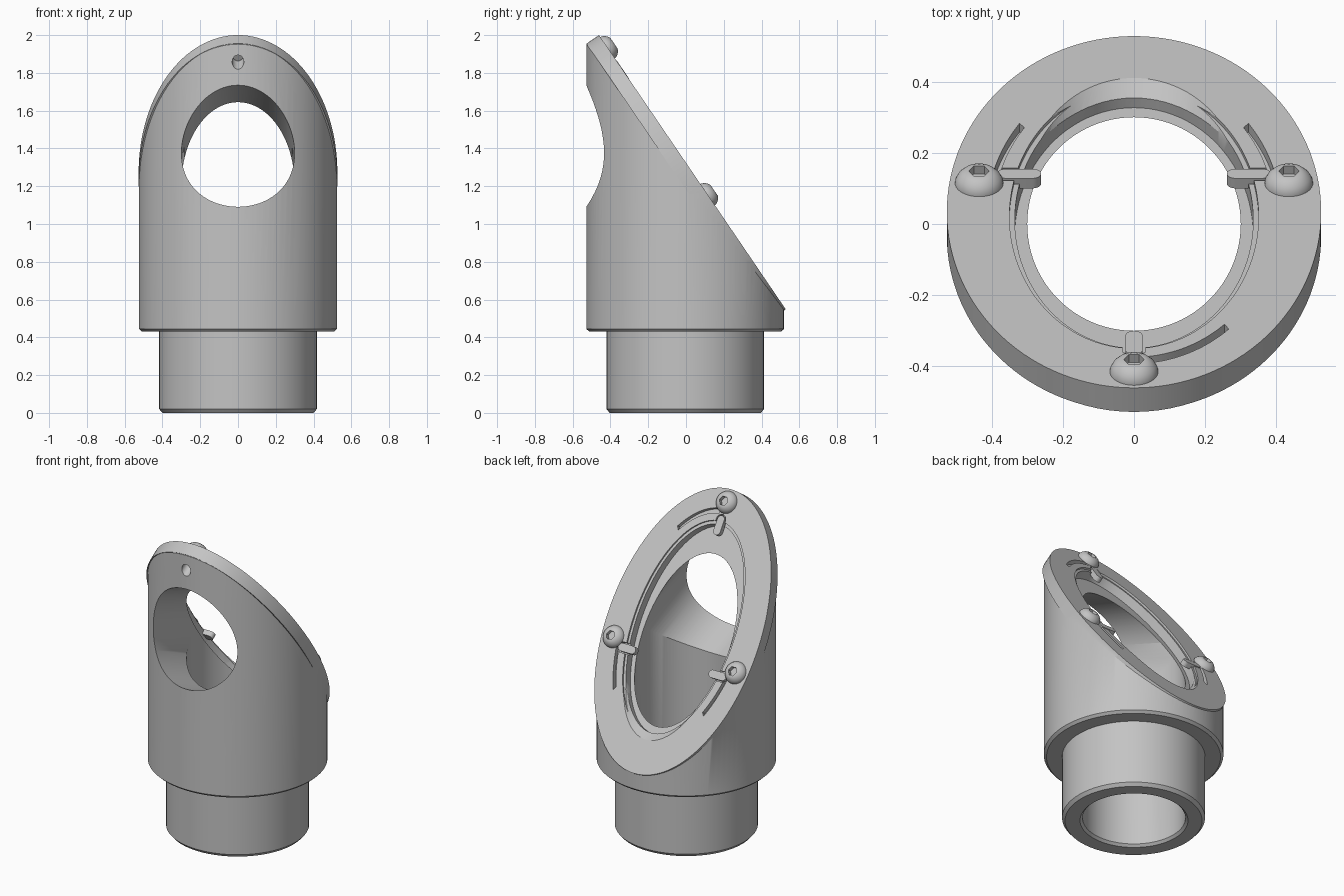
import bpy, bmesh
from math import sin, cos, pi, radians
from mathutils import Matrix

cube = bpy.data.objects.get("Cube")
if cube:
    bpy.data.objects.remove(cube, do_unlink=True)

grey = bpy.data.materials.new("light_grey")
grey.use_nodes = True
colour = (0.55, 0.55, 0.55, 1)
grey.diffuse_color = colour
grey.node_tree.nodes["Principled BSDF"].inputs["Base Color"].default_value = colour

# Frame of the sloping mirror face: local z is its normal, local y runs downhill
TILT = radians(55.75)
C = cos(TILT)
FACE = Matrix.Translation((0, 0, 1.324)) @ Matrix.Rotation(-TILT, 4, 'X')
MID = 0.022   # seat centre, seen from above


def finish(name, bm, matrix):
    bmesh.ops.remove_doubles(bm, verts=bm.verts, dist=1e-5)
    bmesh.ops.recalc_face_normals(bm, faces=bm.faces)
    bm.transform(matrix)
    mesh = bpy.data.meshes.new(name)
    bm.to_mesh(mesh)
    bm.free()
    mesh.materials.append(grey)
    ob = bpy.data.objects.new(name, mesh)
    bpy.context.collection.objects.link(ob)
    return ob


def lathe(name, profile, matrix=Matrix(), steps=96):
    bm = bmesh.new()
    vs = [bm.verts.new((r, 0, z)) for r, z in profile]
    es = [bm.edges.new(pair) for pair in zip(vs, vs[1:])]
    bmesh.ops.spin(bm, geom=vs + es, cent=(0, 0, 0), axis=(0, 0, 1),
                   angle=2 * pi, steps=steps)
    return finish(name, bm, matrix)


def prism(name, outline, z0, z1, matrix=FACE):
    bm = bmesh.new()
    face = bm.faces.new([bm.verts.new((x, y, z0)) for x, y in outline])
    top = bmesh.ops.extrude_face_region(bm, geom=[face], use_keep_orig=True)
    moved = [g for g in top["geom"] if isinstance(g, bmesh.types.BMVert)]
    bmesh.ops.translate(bm, verts=moved, vec=(0, 0, z1 - z0))
    return finish(name, bm, matrix)


def arc(cx, cy, rx, ry, a0, a1, n):
    angles = [radians(a0 + (a1 - a0) * i / n) for i in range(n + 1)]
    return [(cx + rx * cos(a), cy + ry * sin(a)) for a in angles]


def ellipse(cy, rx, ry, n=96):
    return arc(0, cy, rx, ry, 0, 360, n)[:-1]


def boolean(ob, other, operation='DIFFERENCE'):
    mod = ob.modifiers.new(operation.title(), 'BOOLEAN')
    mod.operation, mod.solver, mod.object = operation, 'EXACT', other
    bpy.context.view_layer.objects.active = ob
    bpy.ops.object.modifier_apply(modifier=mod.name)
    bpy.data.objects.remove(other, do_unlink=True)


def smooth(ob):
    bpy.ops.object.select_all(action='DESELECT')
    ob.select_set(True)
    bpy.context.view_layer.objects.active = ob
    bpy.ops.object.shade_smooth_by_angle(angle=radians(30))


# Tube body with narrower neck
body = lathe("body", [(0, 0), (0.40, 0), (0.417, 0.02), (0.417, 0.43),
                      (0.508, 0.43), (0.524, 0.445), (0.524, 2.2), (0, 2.2)],
             Matrix.Translation((0, -0.004, 0)))

# Slope the top and round its tip
low = 0.06
tip = arc(0, low, 0.525, 0.876, 180, 360, 64)
boolean(body, prism("slope_trim", tip + [(0.8, low), (0.8, 3), (-0.8, 3), (-0.8, low)],
                    -2.6, -0.002), 'INTERSECT')

# Oval rim plate on the slope
boolean(body, prism("rim", ellipse(low, 0.526, 0.878, 128), -0.08, 0), 'UNION')

# Stepped seat
boolean(body, prism("seat_step", ellipse(MID / C, 0.35, 0.66), -0.012, 0.1))
boolean(body, prism("seat_pocket", ellipse(MID / C, 0.335, 0.64), -0.067, 0.1))

# Vertical bore and the reflected bore out of the front
boolean(body, lathe("bore", [(0, -0.05), (0.365, -0.05), (0.30, 0.015),
                             (0.30, 2.4), (0, 2.4)]))
front_bore = Matrix.Translation((0, 0, 1.205)) @ Matrix.Rotation(pi - 2 * TILT + pi / 2 - pi / 2, 4, 'X')
front_bore = Matrix.Translation((0, 0, 1.205)) @ Matrix.Rotation(pi - 2 * TILT, 4, 'X')
boolean(body, lathe("front_bore", [(0, -0.9), (0.2995, -0.9), (0.2995, 1.2), (0, 1.2)],
                    front_bore))


def capsule(p, q, r):
    """Rounded bar outline between two points along x or y."""
    turn = 0 if p[0] == q[0] else -90
    return (arc(*q, r, r, turn, turn + 180, 10)
            + arc(*p, r, r, turn + 180, turn + 360, 10))


def slot(a0, a1):
    ring = arc(0, MID, 0.414, 0.414, a0, a1, 20) + arc(0, MID, 0.396, 0.396, a1, a0, 20)
    return [(x, y / C) for x, y in ring]


# Clip positions seen from above: name, tab ends, slot angles, screw
clips = [("front", (0, -0.355), (0, -0.315), (-86, -50), (0, -0.415))]
for name, s in (("left", 1), ("right", -1)):
    angles = (17, 39) if s > 0 else (163, 141)
    clips.append((name, (s * 0.36, 0.14), (s * 0.285, 0.14), angles, (s * 0.435, 0.115)))

for name, root, end, angles, seat in clips:
    root, end = (root[0], root[1] / C), (end[0], end[1] / C)
    # order the ends so the outline turns one way
    p, q = sorted((root, end))
    if p[0] != q[0]:
        p, q = q, p
        q, p = p, q
    # Spring slot and relief around the tab
    boolean(body, prism("slot", slot(*angles), -0.03, 0.1))
    boolean(body, prism("relief", capsule(p, q, 0.032), -0.03, 0.1))
    tab = prism(name + "_clip", capsule(p, q, 0.024), -0.032, 0.002)
    smooth(tab)

    # Button-head screw with hex socket
    place = FACE @ Matrix.Translation((seat[0], seat[1] / C, 0))
    if name == "front":
        boolean(body, lathe("screw_hole", [(0, -0.25), (0.031, -0.25), (0.031, 0.1), (0, 0.1)],
                            place, 32))
    screw = lathe(name + "_screw", [(0, -0.085), (0.027, -0.085), (0.027, -0.001),
                                    (0.068, -0.001), (0.067, 0.008), (0.060, 0.022),
                                    (0.048, 0.034), (0.034, 0.041), (0, 0.041)], place, 40)
    boolean(screw, prism("socket", ellipse(0, 0.029, 0.029, 6), 0.014, 0.1, place))
    smooth(screw)

smooth(body)
